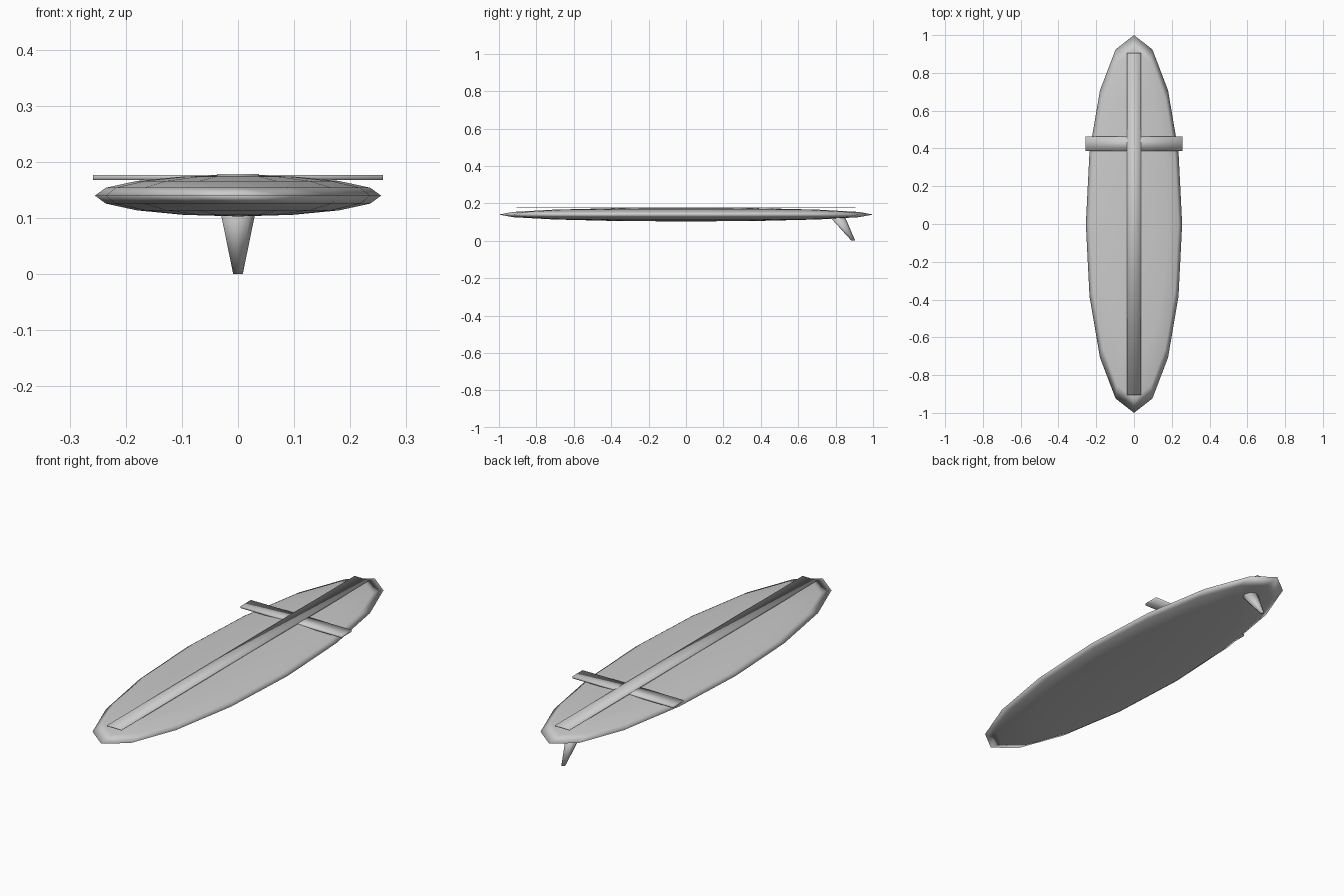
import bpy, bmesh
from mathutils import Matrix

if "Cube" in bpy.data.objects:
    bpy.data.objects.remove(bpy.data.objects["Cube"])

# One grey for the whole board
GREY = (0.6, 0.6, 0.6, 1)
grey = bpy.data.materials.new("light grey")
grey.use_nodes = True
grey.diffuse_color = GREY
grey.node_tree.nodes["Principled BSDF"].inputs["Base Color"].default_value = GREY


def finish(name, bm, size, centre):
    """Scale and place a unit mesh, shade it smooth and give it its material."""
    bm.transform(Matrix.Translation(centre) @ Matrix.Diagonal((*size, 1)))
    bmesh.ops.recalc_face_normals(bm, faces=bm.faces)
    for face in bm.faces:
        face.smooth = True
    mesh = bpy.data.meshes.new(name)
    bm.to_mesh(mesh)
    bm.free()
    mesh.materials.append(grey)
    obj = bpy.data.objects.new(name, mesh)
    bpy.context.collection.objects.link(obj)
    return obj


def slab(name, size, centre):
    bm = bmesh.new()
    bmesh.ops.create_cube(bm, size=1)
    finish(name, bm, size, centre)


# Board: a flattened ball
bm = bmesh.new()
bmesh.ops.create_uvsphere(bm, u_segments=16, v_segments=8, radius=1)
finish("board", bm, (0.255, 1, 0.037), (0, 0, 0.14))

# Raised stripes on the deck
slab("long_stripe", (0.074, 1.81, 0.004), (0, 0, 0.1765))
slab("cross_stripe", (0.516, 0.075, 0.009), (0, 0.425, 0.1725))

# Fin: a tapered cone swept back towards the tail
bm = bmesh.new()
bmesh.ops.create_cone(bm, cap_ends=True, segments=8, radius1=0.25, radius2=1, depth=1)
bm.transform(Matrix.Translation((0, 0, 0.5)))
for v in bm.verts:
    v.co.y -= 2.1 * v.co.z
finish("fin", bm, (0.034, 0.04, 0.125), (0, 0.895, 0))
